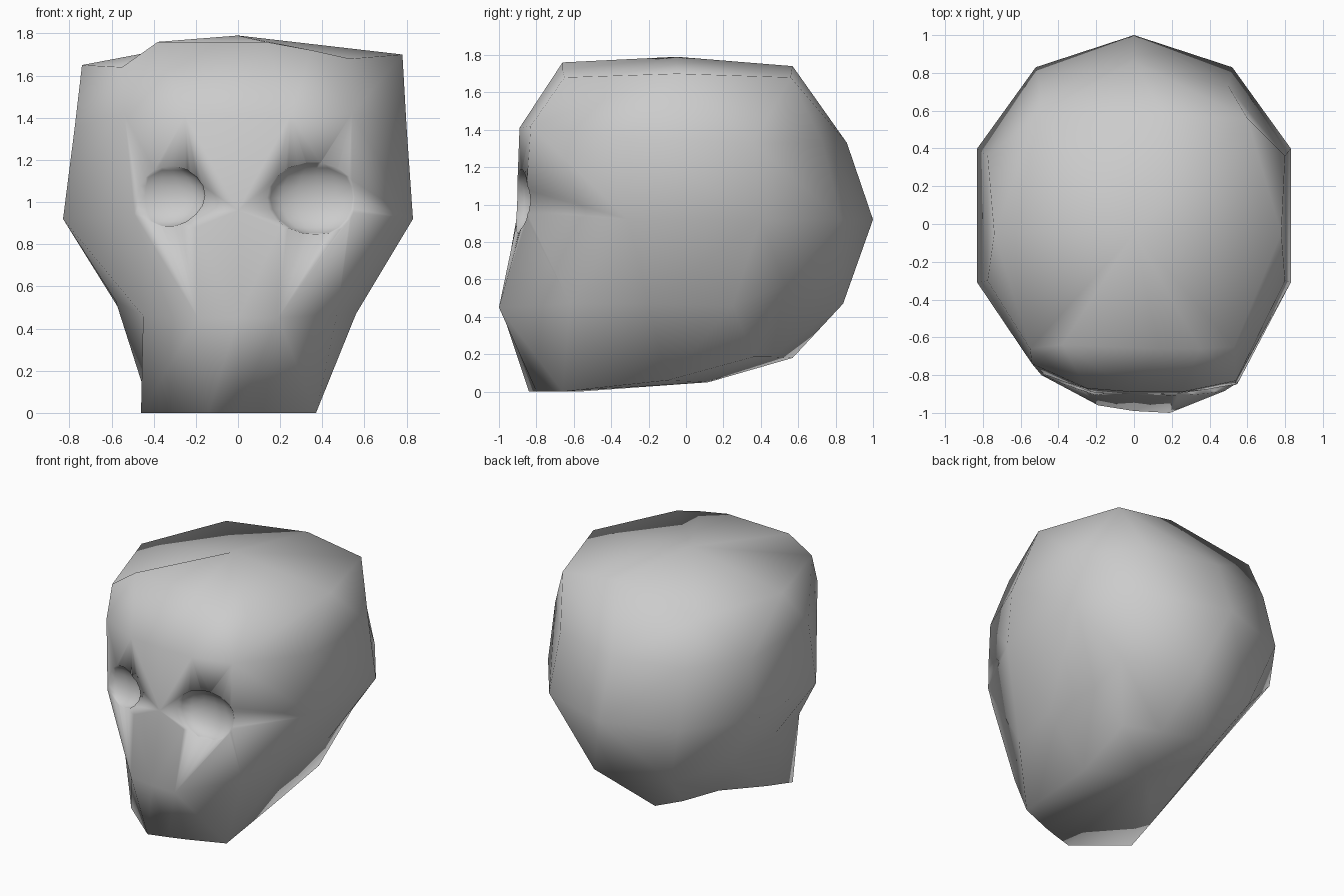
import bpy, bmesh
from mathutils import Matrix, Vector

if "Cube" in bpy.data.objects:
    bpy.data.objects.remove(bpy.data.objects["Cube"])

grey = bpy.data.materials.new("bone grey")
grey.diffuse_color = (0.6, 0.6, 0.6, 1)
grey.use_nodes = True
grey.node_tree.nodes["Principled BSDF"].inputs["Base Color"].default_value = grey.diffuse_color

# Half rings from back centre, around the right side, to front centre
rings = [
    [(.16, .57, 1.74), (.6, .56, 1.68), (.78, -.05, 1.70), (.78, -.05, 1.70),
     (.53, -.65, 1.68), (.35, -.66, 1.72), (.13, -.66, 1.76)],     # crown
    [(0, .86, 1.33), (.5, .73, 1.33), (.8, .36, 1.33), (.8, -.3, 1.35),
     (.54, -.83, 1.42), (.25, -.89, 1.41), (0, -.89, 1.41)],       # brow
    [(0, 1, .92), (.52, .83, .92), (.83, .4, .92), (.83, -.31, .92),
     (.54, -.86, .95), (.2, -.91, .88), (0, -.90, .96)],           # cheek
    [(.15, .84, .47), (.55, .53, .57), (.55, .25, .46), (.56, -.2, .47),
     (.47, -.62, .47), (.19, -1, .45), (0, -.99, .45)],            # upper jaw
    [(-.15, .57, .18), (.15, .455, .185), (.4, .36, .185), (.35, -.1, .06),
     (.37, -.66, 0), (.12, -.76, 0), (0, -.8, 0)],                 # chin
]
# Left side points that differ from a plain mirror: (ring, step) -> position
left = {
    (0, 1): (-.5, .58, 1.64), (0, 2): (-.74, -.05, 1.65),
    (0, 3): (-.74, -.05, 1.65), (0, 4): (-.55, -.66, 1.64),
    (0, 5): (-.38, -.64, 1.76),
    (1, 2): (-.775, .36, 1.33), (1, 3): (-.775, -.3, 1.35),
    (1, 4): (-.54, -.74, 1.42), (1, 5): (-.25, -.87, 1.41),
    (2, 4): (-.49, -.8, .94),
    (3, 1): (-.38, .72, .47), (3, 2): (-.55, .25, .47), (3, 3): (-.58, -.2, .53),
    (3, 4): (-.45, -.66, .46), (3, 5): (-.19, -.96, .45),
    (4, 1): (-.27, .42, .19), (4, 2): (-.37, .15, .19),
    (4, 3): (-.43, -.32, .06), (4, 4): (-.46, -.57, 0), (4, 5): (-.14, -.84, 0),
}


def to_object(bm, name):
    mesh = bpy.data.meshes.new(name)
    bm.to_mesh(mesh)
    bm.free()
    mesh.materials.append(grey)
    ob = bpy.data.objects.new(name, mesh)
    bpy.context.collection.objects.link(ob)
    return ob


def build_head():
    bm = bmesh.new()
    loops = []
    for r, half in enumerate(rings):
        other = [left.get((r, k), (-half[k][0], half[k][1], half[k][2]))
                 for k in range(5, 0, -1)]
        loops.append([bm.verts.new(p) for p in half + other])
    n = len(loops[0])
    mid = Vector((0, 0, .9))

    # Split each quad along the diagonal that bulges outwards
    def reach(p, q):
        return ((p.co + q.co) / 2 - mid).length

    for a, b in zip(loops, loops[1:]):
        for i in range(n):
            j = (i + 1) % n
            if reach(a[i], b[j]) > reach(a[j], b[i]):
                bm.faces.new((a[i], a[j], b[j]))
                bm.faces.new((a[i], b[j], b[i]))
            else:
                bm.faces.new((a[i], a[j], b[i]))
                bm.faces.new((a[j], b[j], b[i]))
    # Close the top and the underside
    for loop, tip in ((loops[0], (0, -.05, 1.79)), (loops[-1], (0, .12, .05))):
        v = bm.verts.new(tip)
        for i in range(n):
            bm.faces.new((loop[i], loop[(i + 1) % n], v))
    bmesh.ops.remove_doubles(bm, verts=bm.verts, dist=.001)
    bmesh.ops.recalc_face_normals(bm, faces=bm.faces)
    return to_object(bm, "head")


head = build_head()

# Shallow eye sockets carved with flattened spheres
cutters = []
for pos, size, name in (((.375, -.91, 1.02), (.24, .12, .175), "right"),
                        ((-.36, -.88, 1.03), (.21, .10, .15), "left")):
    bm = bmesh.new()
    bmesh.ops.create_uvsphere(
        bm, u_segments=16, v_segments=10, radius=1,
        matrix=Matrix.Translation(pos) @ Matrix.Diagonal((*size, 1)))
    cutter = to_object(bm, name + "_socket_cutter")
    cutter.hide_render = True
    cutters.append(cutter)
    mod = head.modifiers.new(name + " socket", 'BOOLEAN')
    mod.operation = 'DIFFERENCE'
    mod.solver = 'EXACT'
    mod.object = cutter

# Apply the sockets and shade the whole head smooth
dg = bpy.context.evaluated_depsgraph_get()
head.data = bpy.data.meshes.new_from_object(head.evaluated_get(dg))
head.modifiers.clear()
head.data.shade_smooth()
for ob in cutters:
    bpy.data.objects.remove(ob)
